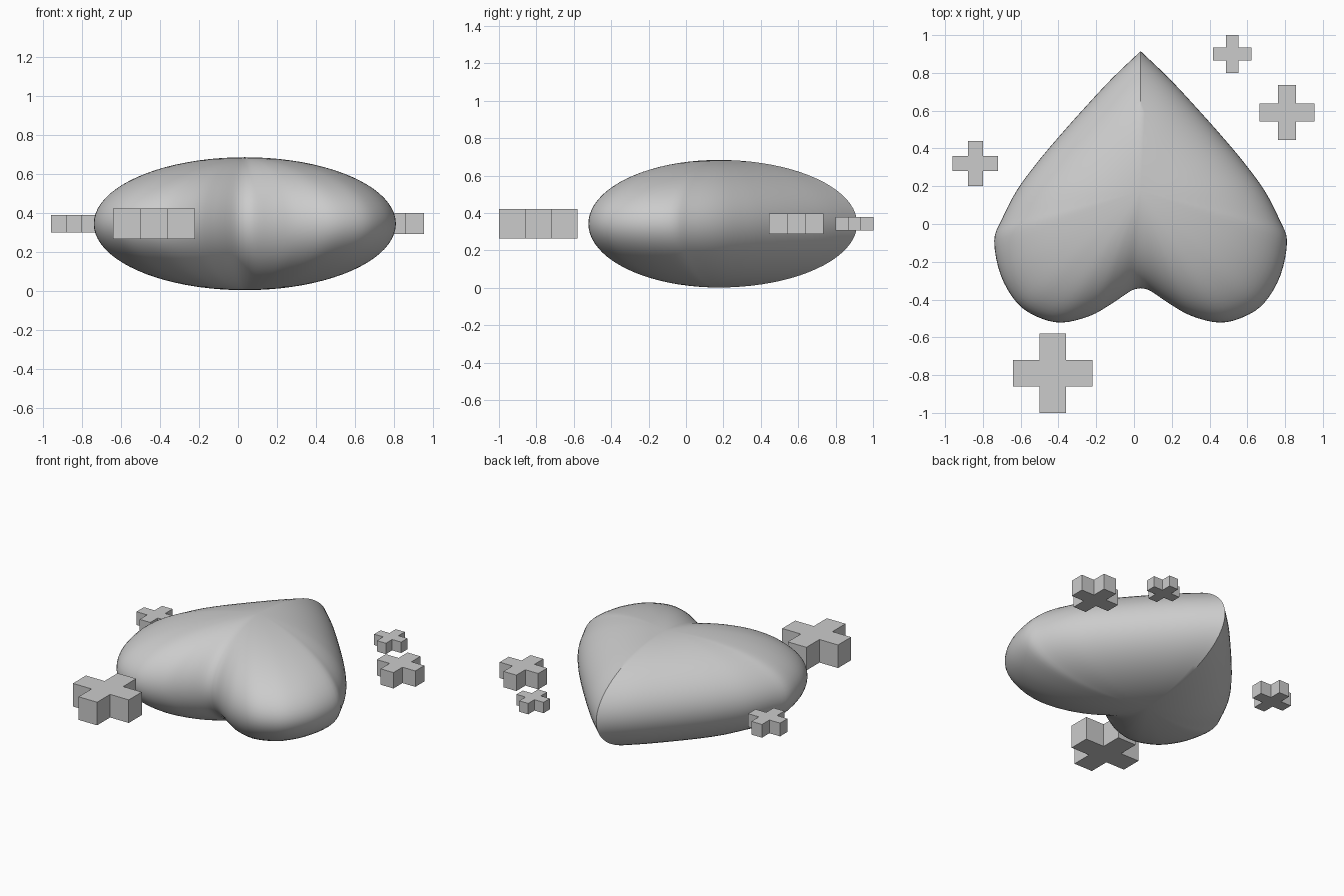
import bpy
import math
import bmesh
from mathutils import Vector

if "Cube" in bpy.data.objects:
    bpy.data.objects.remove(bpy.data.objects["Cube"])

ZC = 0.343


def make_object(name, bm):
    bmesh.ops.recalc_face_normals(bm, faces=bm.faces)
    mesh = bpy.data.meshes.new(name)
    bm.to_mesh(mesh)
    bm.free()
    obj = bpy.data.objects.new(name, mesh)
    bpy.context.collection.objects.link(obj)
    return obj


def smooth_curve(points, steps):
    # Catmull-Rom through the profile points
    pts = [Vector(p) for p in points]
    ext = [2 * pts[0] - pts[1]] + pts + [2 * pts[-1] - pts[-2]]
    out = []
    for i in range(1, len(ext) - 2):
        a, b, c, d = ext[i - 1:i + 3]
        for s in range(steps):
            t = s / steps
            out.append(0.5 * (2 * b + (c - a) * t + (2 * a - 5 * b + 4 * c - d) * t ** 2
                              + (3 * b - a - 3 * c + d) * t ** 3))
    return out + [pts[-1]]


# Puffy heart: heart outline scaled along an elliptical height profile
half = smooth_curve([(0, .915), (.155, .767), (.312, .598), (.444, .449), (.55, .322),
                     (.656, .177), (.737, .02), (.775, -.09), (.741, -.27), (.656, -.416),
                     (.55, -.49), (.42, -.522), (.27, -.487), (.155, -.423),
                     (.05, -.353), (0, -.34)], 4)
outline = half + [Vector((-p.x, p.y)) for p in reversed(half[1:-1])]
CX, CY, HZ = 0.035, 0.175, 0.341
ROWS = 40
bm = bmesh.new()
rings = []
for r in range(1, ROWS):
    lat = math.pi * (r / ROWS - 0.5)
    k, z = math.cos(lat), ZC + HZ * math.sin(lat)
    rings.append([bm.verts.new((CX + p.x * k, CY + (p.y - CY) * k, z)) for p in outline])
n = len(outline)
for a, b in zip(rings, rings[1:]):
    for i in range(n):
        j = (i + 1) % n
        bm.faces.new((a[i], a[j], b[j], b[i]))
for ring, z in ((rings[0], ZC - HZ), (rings[-1], ZC + HZ)):
    pole = bm.verts.new((CX, CY, z))
    for i in range(n):
        bm.faces.new((ring[i], ring[(i + 1) % n], pole))
heart = make_object("heart", bm)
bpy.context.view_layer.objects.active = heart
heart.select_set(True)
bpy.ops.object.shade_smooth_by_angle(angle=math.radians(35))
heart.select_set(False)


# Floating plus-shaped sparkles
def plus(name, x, y, size, thick):
    a, w = size / 2, size / 6
    corner = [(a, -w), (a, w), (w, w)]
    bm = bmesh.new()
    verts = []
    for q in range(4):
        c, s = round(math.cos(q * math.pi / 2)), round(math.sin(q * math.pi / 2))
        verts += [bm.verts.new((x + px * c - py * s, y + px * s + py * c, ZC - thick / 2))
                  for px, py in corner]
    face = bm.faces.new(verts)
    ext = bmesh.ops.extrude_face_region(bm, geom=[face], use_keep_orig=True)
    bmesh.ops.translate(bm, vec=(0, 0, thick),
                        verts=[v for v in ext["geom"] if isinstance(v, bmesh.types.BMVert)])
    return make_object(name, bm)


plus("plus_large", -.43, -.79, .42, .157)
plus("plus_left", -.84, .32, .24, .09)
plus("plus_right", .81, .59, .29, .108)
plus("plus_small", .52, .90, .203, .074)
